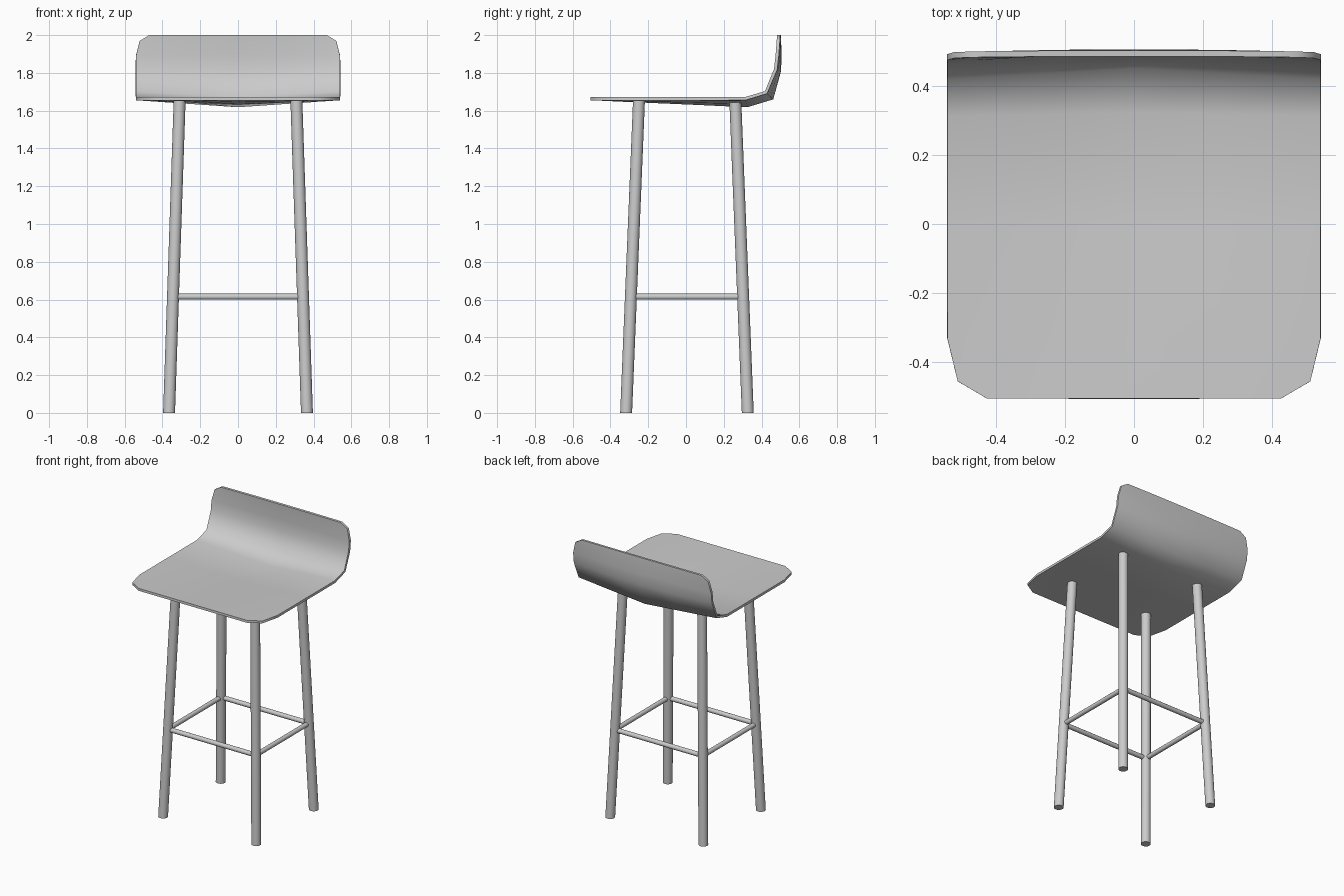
import bpy, bmesh, math
from mathutils import Vector

if "Cube" in bpy.data.objects:
    bpy.data.objects.remove(bpy.data.objects["Cube"])


def add_object(name, bm, angle):
    bmesh.ops.recalc_face_normals(bm, faces=bm.faces[:])
    mesh = bpy.data.meshes.new(name)
    bm.to_mesh(mesh)
    bm.free()
    ob = bpy.data.objects.new(name, mesh)
    bpy.context.collection.objects.link(ob)
    bpy.ops.object.select_all(action='DESELECT')
    ob.select_set(True)
    bpy.context.view_layer.objects.active = ob
    bpy.ops.object.shade_smooth_by_angle(angle=math.radians(angle))
    return ob


def rod(name, start, end, u, v, radius, sides=20):
    """Round bar between two points, with its ends lying in the plane of u and v."""
    bm = bmesh.new()
    u, v = Vector(u) * radius, Vector(v) * radius
    angles = [2 * math.pi * i / sides for i in range(sides)]
    a, b = [[bm.verts.new(Vector(p) + u * math.cos(t) + v * math.sin(t)) for t in angles]
            for p in (start, end)]
    for i in range(sides):
        j = (i + 1) % sides
        bm.faces.new((a[i], a[j], b[j], b[i]))
    bm.faces.new(a[::-1])
    bm.faces.new(b)
    return add_object(name, bm, 40)


# Seat shell: side profile rows (y, z, half width, centre bulge y, bulge z, bulge power)
profile = [
    (-0.505, 1.672, 0.425, 0, 0, 1),
    (-0.455, 1.672, 0.51, 0, -0.002, 1),
    (-0.33, 1.672, 0.54, 0, -0.008, 1),
    (0.0, 1.672, 0.54, 0, -0.022, 1),
    (0.312, 1.672, 0.54, 0.01, -0.037, 1),
    (0.418, 1.703, 0.54, 0.032, -0.031, 1),
    (0.466, 1.82, 0.54, 0.021, -0.006, 3),
    (0.474, 1.89, 0.54, 0.014, 0, 3),
    (0.48, 1.97, 0.52, 0.007, 0, 3),
    (0.482, 2.0, 0.47, 0.003, 0, 3),
]
columns = (-1, -0.9, -0.45, 0, 0.45, 0.9, 1)
bm = bmesh.new()
rows = []
for y, z, half, by, bz, power in profile:
    row = []
    for f in columns:
        w = 1 - abs(f) ** power
        row.append(bm.verts.new((f * half, y + by * w, z + bz * w)))
    rows.append(row)
for r0, r1 in zip(rows, rows[1:]):
    for i in range(len(columns) - 1):
        bm.faces.new((r0[i], r0[i + 1], r1[i + 1], r1[i]))
seat = add_object("seat_shell", bm, 65)
# Thicken downwards / backwards
if seat.data.polygons[0].normal.z < 0:
    seat.data.flip_normals()
solid = seat.modifiers.new("thickness", 'SOLIDIFY')
solid.thickness = 0.017
solid.offset = -1
bpy.ops.object.modifier_apply(modifier=solid.name)
bpy.ops.object.shade_smooth_by_angle(angle=math.radians(65))

# Splayed legs: (foot y, top y)
TOP, RUNG = 1.653, 0.615
legs = {"front": (-0.317, -0.249), "back": (0.327, 0.261)}
t = RUNG / TOP
rung_x = 0.365 + (0.309 - 0.365) * t
rung_y = {k: a + (b - a) * t for k, (a, b) in legs.items()}
X, Y, Z = (1, 0, 0), (0, 1, 0), (0, 0, 1)
for side, s in (("left", -1), ("right", 1)):
    for end, (foot, top) in legs.items():
        rod(f"{end}_{side}_leg", (s * 0.365, foot, 0), (s * 0.309, top, TOP), X, Y, 0.0315)
    # Side footrest bars
    rod(f"{side}_footrest", (s * rung_x, rung_y["front"], RUNG),
        (s * rung_x, rung_y["back"], RUNG), X, Z, 0.016, 12)

# Front and back footrest bars
for end, y in rung_y.items():
    rod(f"{end}_footrest", (-rung_x, y, RUNG), (rung_x, y, RUNG), Y, Z, 0.016, 12)
